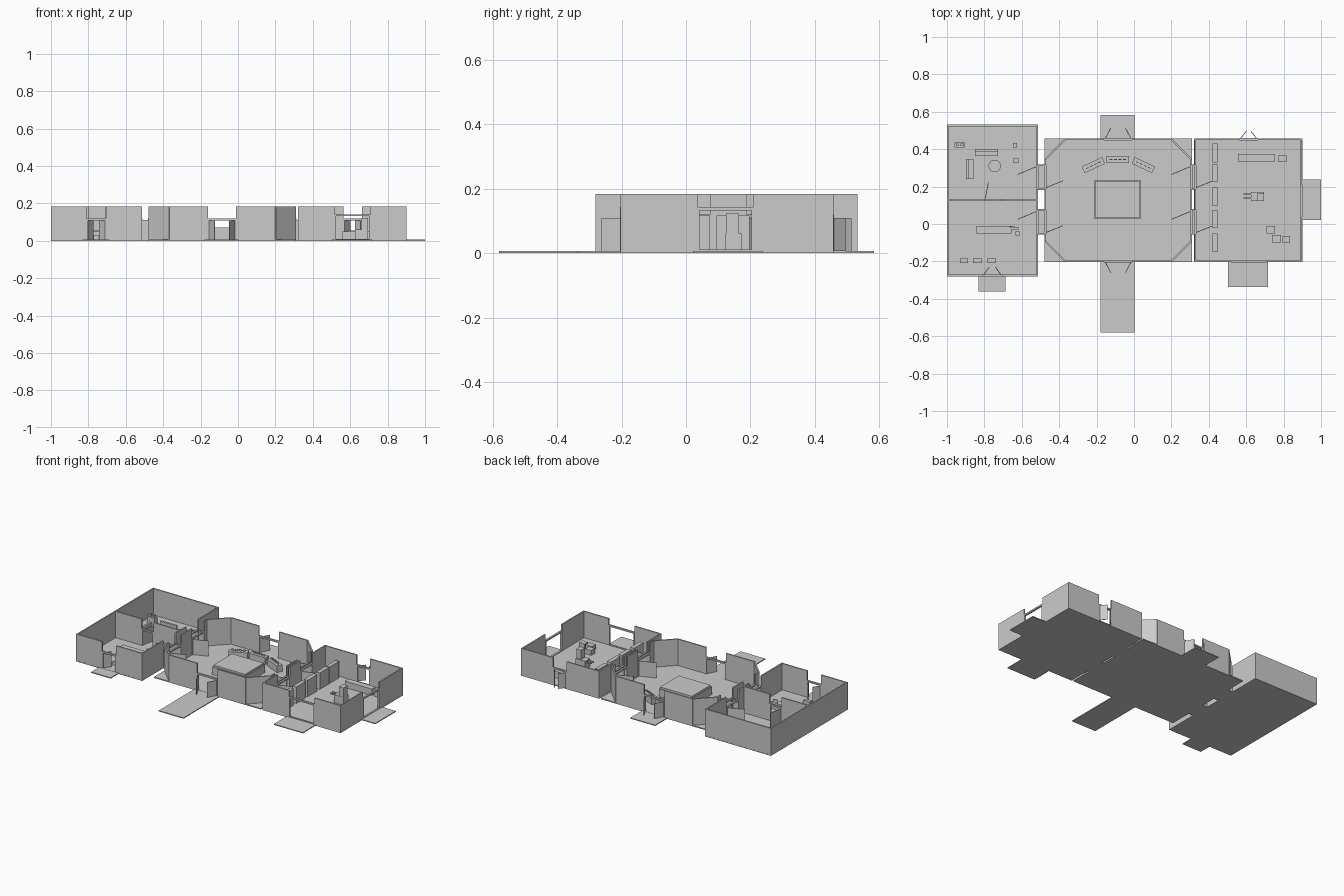
import bpy, math
from mathutils import Matrix, Vector

if "Cube" in bpy.data.objects:
    bpy.data.objects.remove(bpy.data.objects["Cube"])

F = 0.007     # floor top
H = 0.183     # wall top
DH = 0.112    # door top
T = 0.009     # wall thickness


def box(name, x0, x1, y0, y1, z0, z1, rot=0.0):
    """Axis box from its limits, optionally turned about its own centre."""
    bpy.ops.mesh.primitive_cube_add(size=1)
    o = bpy.context.object
    o.name = name
    c = Vector(((x0 + x1) / 2, (y0 + y1) / 2, (z0 + z1) / 2))
    o.data.transform(Matrix.Diagonal((abs(x1 - x0), abs(y1 - y0), z1 - z0, 1)))
    o.matrix_world = Matrix.Translation(c) @ Matrix.Rotation(rot, 4, 'Z')
    return o


def bar(name, a, b, z0, z1, t):
    """Upright panel running from point a to point b."""
    a, b = Vector(a), Vector(b)
    d, c = b - a, (a + b) / 2
    l = d.length
    return box(name, c.x - l / 2, c.x + l / 2, c.y - t / 2, c.y + t / 2, z0, z1,
               math.atan2(d.y, d.x))


def wall(name, a, b, gaps=()):
    """Wall from a to b, split by gaps given along its main axis."""
    k = 0 if abs(b[0] - a[0]) > abs(b[1] - a[1]) else 1
    stops = [a[k]] + [v for g in gaps for v in g] + [b[k]]
    for s, e in zip(stops[::2], stops[1::2]):
        p, q = list(a), list(b)
        p[k], q[k] = s, e
        bar(name, p, q, 0, H, T)


def frame(name, a, b, top=DH, t=0.012):
    """Door frame: two posts and a head beam."""
    a, b = Vector(a), Vector(b)
    d = (b - a).normalized() * 0.007
    bar(name + "_post", a, a + d, F, top, t)
    bar(name + "_post", b - d, b, F, top, t)
    bar(name + "_head", a, b, top - 0.003, top + 0.007, t)


def double_door(name, x0, x1, y, swing):
    frame(name + "_frame", (x0, y), (x1, y))
    bar(name + "_leaf", (x0 + .004, y), (x0 + .036, y + swing), F, DH - .003, .004)
    bar(name + "_leaf", (x1 - .004, y), (x1 - .036, y + swing), F, DH - .003, .004)


# Floors and outside pads
for n, x0, x1, y0, y1, z in [
        ("left_floor", -1, -.513, -.28, .532, F), ("hall_floor", -.478, .31, -.203, .457, F),
        ("right_floor", .322, .9, -.203, .457, F),
        ("hall_back_pad", -.18, .003, .455, .583, .006), ("hall_front_pad", -.18, .003, -.58, -.2, .006),
        ("right_side_pad", .897, 1, .022, .238, .006), ("right_front_pad", .502, .716, -.338, -.2, .006),
        ("left_front_pad", -.832, -.688, -.362, -.278, .006)]:
    box(n, x0, x1, y0, y1, 0, z)

# Left room walls
pg = [(-.053, .075), (.187, .315)]      # passage openings
wall("left_west_wall", (-.996, -.28), (-.996, .532))
wall("left_back_wall", (-1, .527), (-.513, .527))
wall("left_front_wall", (-1, -.275), (-.513, -.275), [(-.81, -.705)])
wall("left_east_wall", (-.517, -.28), (-.517, .532), pg)
wall("left_partition", (-.996, .128), (-.517, .128), [(-.80, -.71)])

# Hall walls with cut corners
W, E, S, N, C = -.474, .306, -.199, .453, .107
wall("hall_west_wall", (W, S + C), (W, N - C), pg)
wall("hall_east_wall", (E, S + C), (E, N - C), pg)
wall("hall_front_wall", (W + C, S), (E - C, S), [(-.16, -.01)])
wall("hall_back_wall", (W + C, N), (E - C, N), [(-.16, -.01)])
for x, sx in ((W, 1), (E, -1)):
    for y, sy in ((S, 1), (N, -1)):
        bar("hall_corner_wall", (x, y + sy * C), (x + sx * C, y), 0, H, T)

# Right room walls
wall("right_west_wall", (.327, -.203), (.327, .457), pg)
wall("right_east_wall", (.895, -.203), (.895, .457), [(.035, .21)])
wall("right_front_wall", (.322, S), (.9, S), [(.518, .708)])
wall("right_back_wall", (.322, N), (.9, N), [(.563, .662)])

# Passages between rooms: floor, side walls, frames and one leaf at each end
for n, x0, x1 in (("left_passage", -.517, -.474), ("right_passage", .306, .327)):
    for y0, y1 in pg:
        box(n + "_floor", x0, x1, y0, y1, 0, F)
        for y in (y0, y1):
            box(n + "_side", x0 - .004, x1 + .004, y - .004, y + .004, 0, DH)
        for x in (x0, x1):
            frame(n + "_frame", (x, y0), (x, y1))
        bar(n + "_door", (x0, y1 - .006), (x0 - .105, y1 - .05), F, DH - .003, .004)
        bar(n + "_door", (x1, y0 + .006), (x1 + .095, y0 + .044), F, DH - .003, .004)

# Outside and inside doors
double_door("hall_front_door", -.16, -.01, S, -.062)
double_door("hall_back_door", -.16, -.01, N, .06)
double_door("left_front_door", -.81, -.705, -.275, .045)
double_door("right_back_door", .563, .662, N, .042)
frame("partition_frame", (-.80, .128), (-.71, .128))
bar("partition_door", (-.796, .132), (-.778, .222), F, DH - .003, .004)

# Wide shop entrances of the right room
for n, a, b in (("right_front_entry", (.518, S), (.708, S)), ("right_side_entry", (.895, .035), (.895, .21))):
    frame(n, a, b, .135)
    bar(n + "_sill", a, b, F, .011, .012)

# Hall centre table
box("table_base", -.21, .035, .027, .235, F, .058)
box("table_top", -.205, .03, .032, .23, .058, .07)

# Three desks in an arc, with small items on top
for x, y, r in ((-.217, .315, 25), (-.087, .345, 0), (.05, .315, -25)):
    r = math.radians(r)
    box("desk", x - .06, x + .06, y - .019, y + .019, F, .052, r)
    for k in (-.036, -.012, .012, .036):
        cx, cy = x + k * math.cos(r), y + k * math.sin(r)
        box("desk_screen", cx - .008, cx + .008, cy - .002, cy + .002, .052, .064, r)

# Row of display panels
for y0, y1 in ((.33, .43), (.225, .322), (.095, .197), (-.022, .075), (-.15, -.05)):
    box("display_panel", .42, .447, y0, y1, F, .117)

# Right room kiosk and furniture
box("kiosk_base", .625, .695, .122, .172, F, .06)
box("kiosk_back", .66, .695, .124, .165, .06, .122)
for y in (.138, .16):
    box("kiosk_arm", .585, .627, y - .004, y + .004, .048, .056)
for n, x0, x1, y0, y1, z in [
        ("counter", .555, .755, .335, .375, .05), ("side_table", .77, .817, .335, .367, .04),
        ("stool", .708, .753, -.05, -.01, .04), ("stool", .737, .785, -.1, -.06, .04),
        ("stool", .793, .835, -.098, -.063, .04),
        # Left back lounge
        ("cabinet", -.96, -.903, .41, .437, .05), ("sofa_seat", -.85, -.728, .363, .39, .03),
        ("sofa_back", -.85, -.728, .388, .402, .055), ("bench_seat", -.885, -.857, .24, .347, .03),
        ("bench_back", -.897, -.883, .24, .347, .055), ("chair", -.648, -.625, .41, .433, .04),
        ("chair", -.643, -.618, .325, .35, .04),
        # Left front reception
        ("reception_desk", -.842, -.655, -.05, -.01, .052), ("reception_end", -.655, -.618, -.03, -.016, .052),
        ("office_chair", -.634, -.612, -.062, -.04, .035),
        ("waiting_seat", -.93, -.888, -.208, -.184, .03), ("waiting_seat", -.86, -.814, -.208, -.184, .03),
        ("waiting_seat", -.785, -.738, -.208, -.184, .03)]:
    box(n, x0, x1, y0, y1, F, z)
for x in (-.945, -.92):
    box("cabinet_item", x - .008, x + .008, .416, .43, .05, .066)
box("reception_screen", -.665, -.635, -.018, -.014, .052, .075)

# Round lounge table
bpy.ops.mesh.primitive_cylinder_add(vertices=24, radius=.033, depth=.006, location=(-.745, .31, .037))
bpy.context.object.name = "round_table_top"
bpy.ops.object.shade_smooth_by_angle()
bpy.ops.mesh.primitive_cylinder_add(vertices=12, radius=.007, depth=.03, location=(-.745, .31, F + .014))
bpy.context.object.name = "round_table_leg"
bpy.ops.object.shade_smooth_by_angle()
